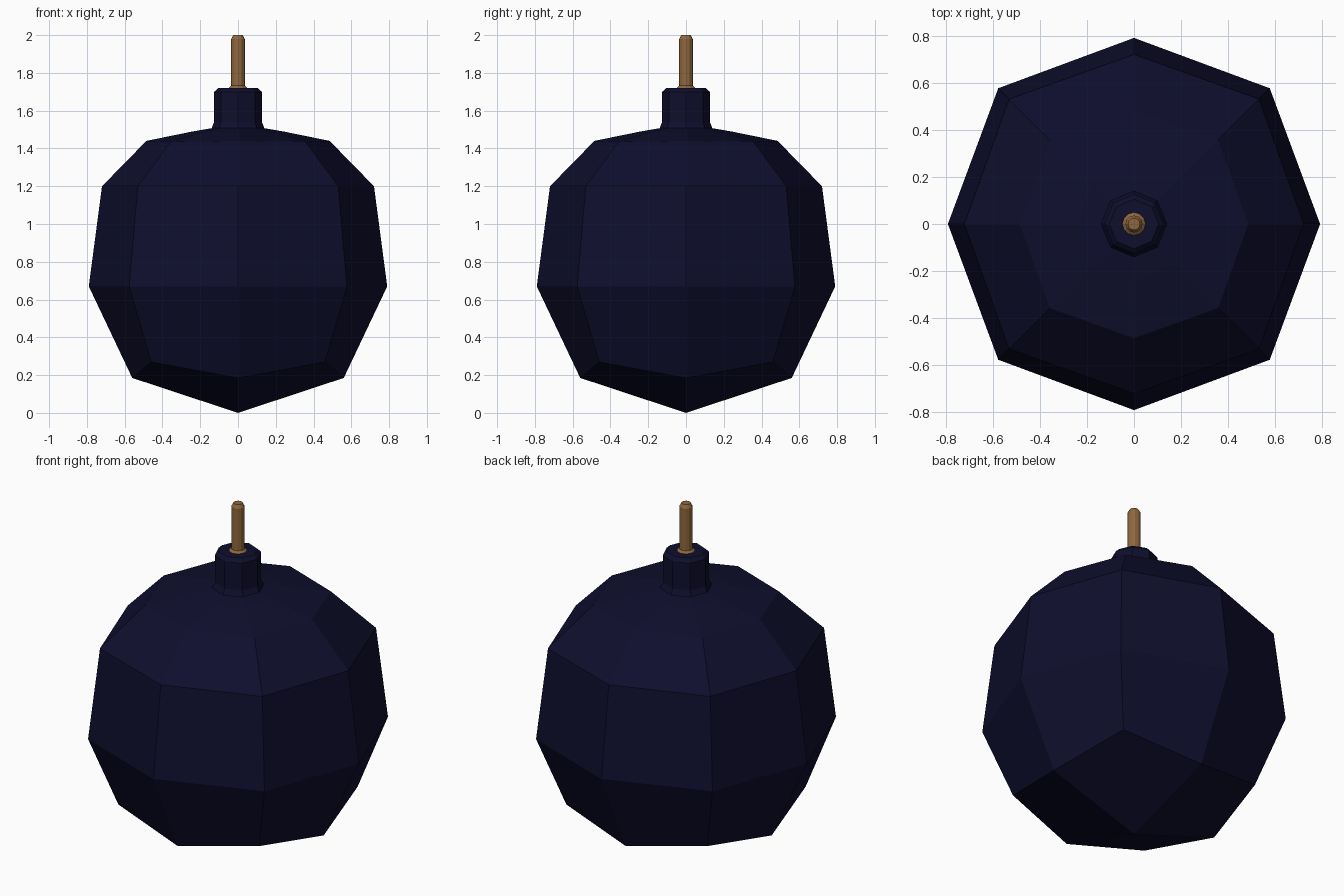
import bpy, bmesh, math

if "Cube" in bpy.data.objects:
    bpy.data.objects.remove(bpy.data.objects["Cube"])


def material(name, rgb):
    m = bpy.data.materials.new(name)
    m.diffuse_color = (*rgb, 1)
    m.use_nodes = True
    m.node_tree.nodes["Principled BSDF"].inputs["Base Color"].default_value = m.diffuse_color
    return m


def finish(name, bm, mat):
    bmesh.ops.recalc_face_normals(bm, faces=bm.faces)
    me = bpy.data.meshes.new(name)
    bm.to_mesh(me)
    bm.free()
    me.materials.append(mat)
    ob = bpy.data.objects.new(name, me)
    bpy.context.collection.objects.link(ob)
    return ob


def rings(bm, profile, sides):
    """Lathe; each profile row is (axis radius, axis z, diagonal radius, diagonal z)."""
    loops = []
    for ra, za, rd, zd in profile:
        loop = []
        for i in range(sides):
            a = 2 * math.pi * i / sides
            r, z = (rd, zd) if i % 2 else (ra, za)
            loop.append(bm.verts.new((r * math.cos(a), r * math.sin(a), z)))
        loops.append(loop)
    for lo, hi in zip(loops, loops[1:]):
        for i in range(sides):
            j = (i + 1) % sides
            bm.faces.new((lo[i], lo[j], hi[j], hi[i]))
    bm.faces.new(loops[-1])
    return loops


navy = material("dark navy", (0.0044, 0.0044, 0.027))
brown = material("rope brown", (0.27, 0.135, 0.05))

# Round body like a coarse cube-sphere, with the neck drawn out of its top
bm = bmesh.new()
loops = rings(bm, [
    (0.56, 0.185, 0.65, 0.27),
    (0.79, 0.67, 0.815, 0.67),
    (0.72, 1.20, 0.75, 1.20),
    (0.485, 1.44, 0.505, 1.435),
    (0.24, 1.49, 0.245, 1.49),
    (0.14, 1.507, 0.14, 1.507),
    (0.126, 1.54, 0.126, 1.54),
    (0.126, 1.70, 0.126, 1.70),
    (0.105, 1.72, 0.105, 1.72)], 8)
# Four quads close the bottom at a single point
tip = bm.verts.new((0, 0, 0))
b = loops[0]
for i in range(0, 8, 2):
    bm.faces.new((tip, b[(i + 2) % 8], b[i + 1], b[i]))
finish("body", bm, navy)

# Fuse with a small flared foot and a bevelled tip
bm = bmesh.new()
fuse = [(0.05, 1.719), (0.046, 1.724), (0.036, 1.732), (0.036, 1.98), (0.025, 2.0)]
low = rings(bm, [(r, z, r, z) for r, z in fuse], 12)[0]
bm.faces.new(low[::-1])
finish("fuse", bm, brown)
